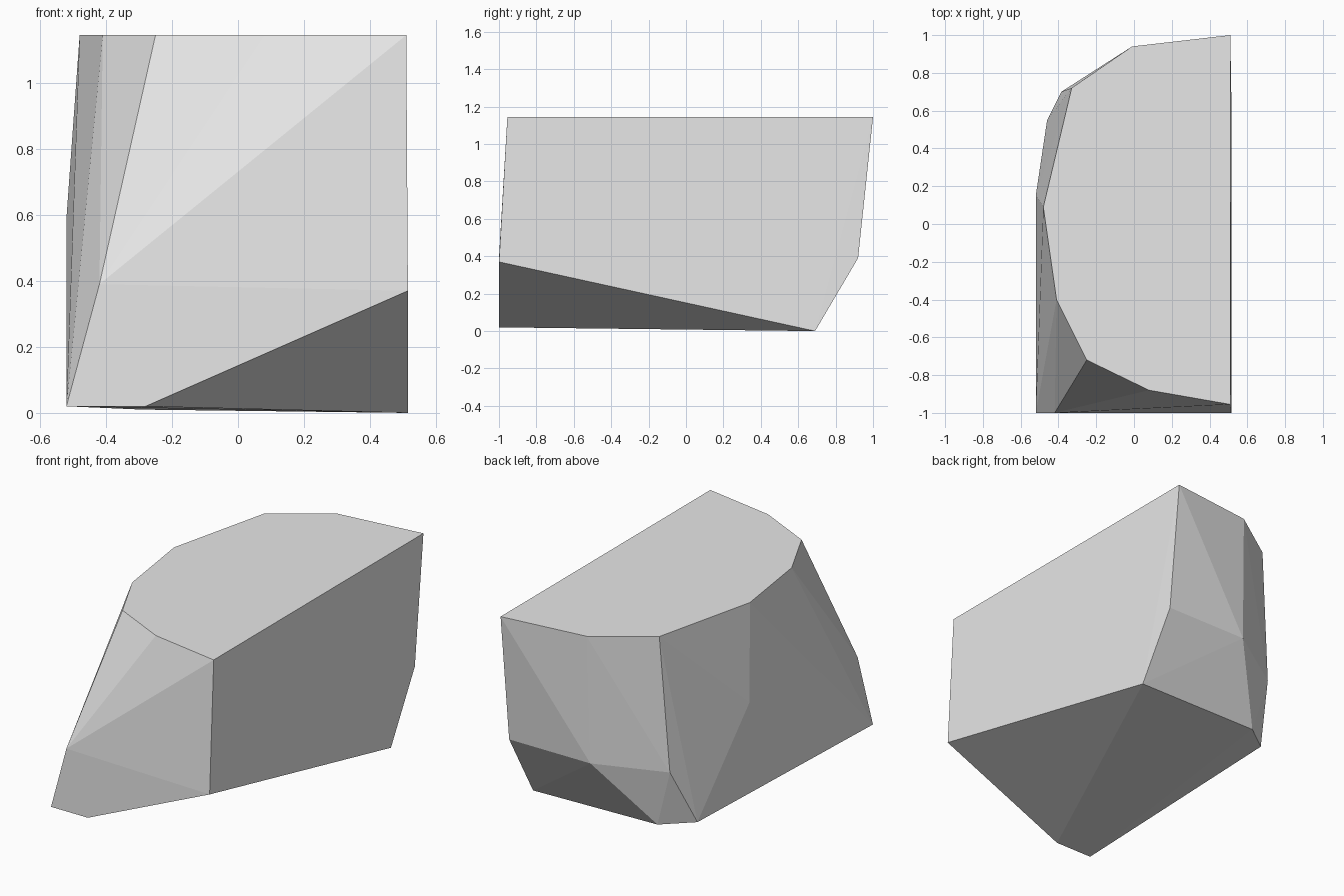
import bpy
import bmesh

# Remove the default cube
cube = bpy.data.objects.get("Cube")
if cube:
    bpy.data.objects.remove(cube, do_unlink=True)

# Single plain grey material
GREY = (0.8, 0.8, 0.8, 1.0)
stone = bpy.data.materials.new("plain grey")
stone.use_nodes = True
stone.diffuse_color = GREY
stone.node_tree.nodes["Principled BSDF"].inputs["Base Color"].default_value = GREY

TOP = 1.145

# Flat upper rim, as an outline at the top height
rim = [(0.51, 1.0), (-0.01, 0.94), (-0.33, 0.72), (-0.48, 0.09),
       (-0.41, -0.40), (-0.25, -0.72), (0.08, -0.88), (0.51, -0.955)]

# Corners round the middle of the block
waist = [(0.51, 0.92, 0.39), (-0.02, 0.92, 0.39), (-0.385, 0.70, 0.35),
         (-0.52, 0.15, 0.59), (-0.42, -1.0, 0.39), (0.515, -1.0, 0.37)]

# Corners of the slightly tilted underside
base = [(0.515, 0.69, 0.0), (-0.29, 0.68, 0.01), (-0.46, 0.55, 0.02),
        (-0.52, -1.0, 0.02), (-0.28, -1.0, 0.02)]


def faceted_block(name, corners, material):
    """Wrap the corners in a closed, flat-sided solid."""
    bm = bmesh.new()
    for corner in corners:
        bm.verts.new(corner)
    bmesh.ops.convex_hull(bm, input=bm.verts[:])
    bmesh.ops.recalc_face_normals(bm, faces=bm.faces[:])
    mesh = bpy.data.meshes.new(name)
    bm.to_mesh(mesh)
    bm.free()
    mesh.materials.append(material)
    block = bpy.data.objects.new(name, mesh)
    bpy.context.collection.objects.link(block)
    return block


faceted_block("rock_block", [(x, y, TOP) for x, y in rim] + waist + base, stone)
